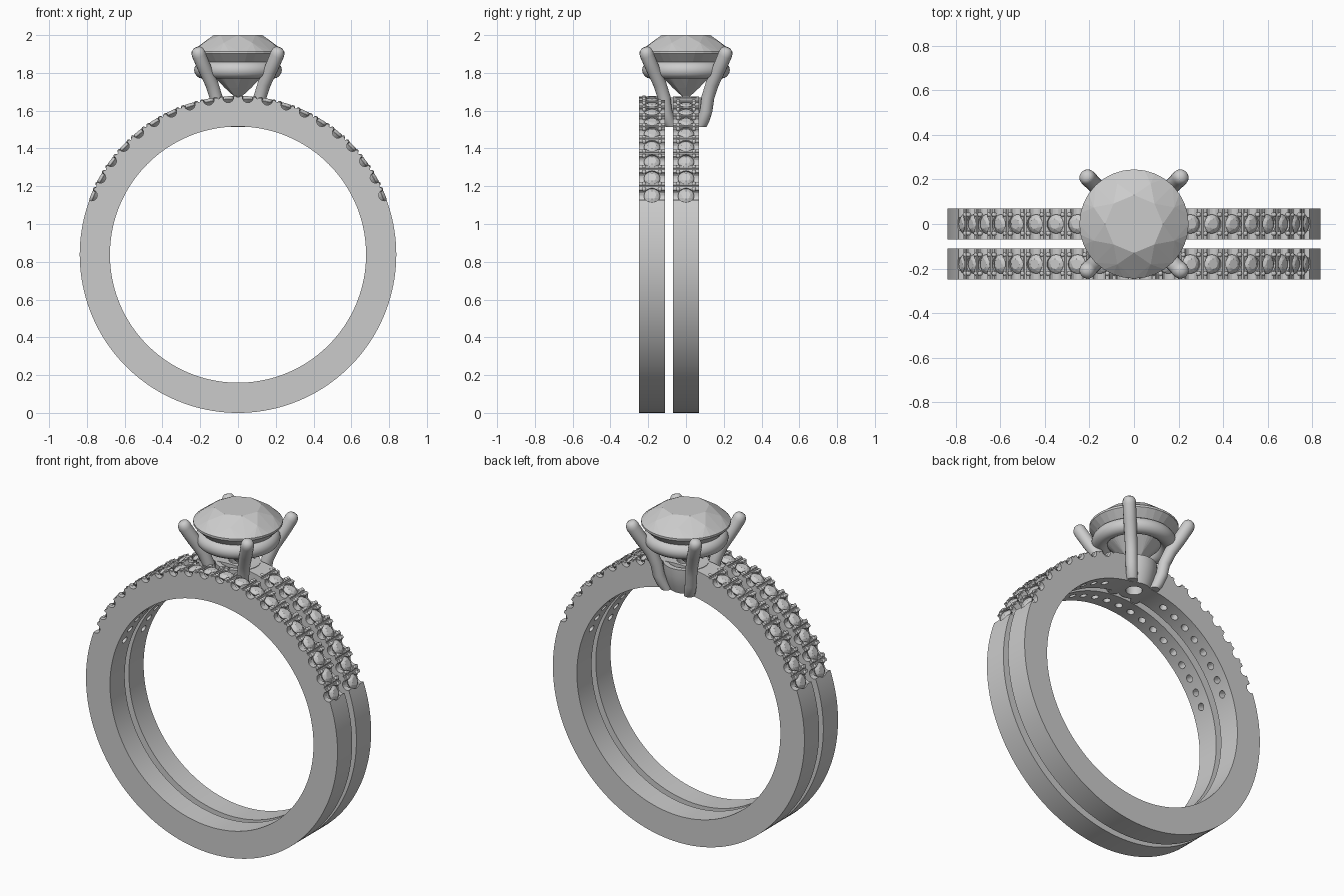
import bpy, bmesh
from math import radians, sin, cos, pi
from mathutils import Matrix, Vector

if "Cube" in bpy.data.objects:
    bpy.data.objects.remove(bpy.data.objects["Cube"])

R, RI, C = 0.838, 0.678, 0.838       # band outer / inner radius, centre height
STEP = 7.15                          # degrees between pave stones


def finish(name, bm, smooth=None):
    me = bpy.data.meshes.new(name)
    bmesh.ops.recalc_face_normals(bm, faces=bm.faces[:])
    bm.to_mesh(me)
    bm.free()
    ob = bpy.data.objects.new(name, me)
    bpy.context.collection.objects.link(ob)
    if smooth:
        shade(ob, smooth)
    return ob


def shade(ob, angle):
    bpy.ops.object.select_all(action='DESELECT')
    ob.select_set(True)
    bpy.context.view_layer.objects.active = ob
    bpy.ops.object.shade_smooth_by_angle(angle=radians(angle))


def lathe(name, profile, segs, matrix=Matrix(), smooth=30):
    """Revolve a closed (radius, z) profile around z."""
    bm = bmesh.new()
    rings = [[bm.verts.new(matrix @ Vector((r * cos(2 * pi * i / segs), r * sin(2 * pi * i / segs), z)))
              for r, z in profile] for i in range(segs)]
    n = len(profile)
    for i in range(segs):
        a, b = rings[i], rings[(i + 1) % segs]
        for j in range(n):
            bm.faces.new((a[j], b[j], b[(j + 1) % n], a[(j + 1) % n]))
    return finish(name, bm, smooth)


def add_gem(bm, m, girdle):
    """Round brilliant of girdle radius 1 as a convex hull."""
    pts = [Vector((0, 0, -1))]
    for n, r, z, off in ((8, .53, .40, 0), (8, .80, .235, .5), (girdle, 1, .05, 0),
                         (girdle, 1, 0, 0), (8, .28, -.745, 0)):
        pts += [Vector((r * cos(2 * pi * (i + off) / n), r * sin(2 * pi * (i + off) / n), z)) for i in range(n)]
    bmesh.ops.convex_hull(bm, input=[bm.verts.new(m @ p) for p in pts])


def on_band(angle, y, radius):
    return (Matrix.Translation((0, y, C)) @ Matrix.Rotation(radians(angle), 4, 'Y')
            @ Matrix.Translation((0, 0, radius)))


def cylinders(name, mats, r, depth, segs=16):
    bm = bmesh.new()
    for m in mats:
        bmesh.ops.create_cone(bm, cap_ends=True, segments=segs, radius1=r, radius2=r, depth=depth, matrix=m)
    return finish(name, bm)


def cut(ob, cutter):
    cutter.hide_render = True
    mod = ob.modifiers.new('cut', 'BOOLEAN')
    mod.operation, mod.solver, mod.object = 'DIFFERENCE', 'EXACT', cutter
    bpy.context.view_layer.objects.active = ob
    bpy.ops.object.modifier_apply(modifier=mod.name)
    bpy.data.objects.remove(cutter)


ALONG_Y = Matrix.Rotation(pi / 2, 4, 'X')


def pave_band(name, y, first):
    # plain hoop
    band = lathe(name, [(RI, -.07), (R, -.07), (R, .07), (RI, .07)], 160,
                 Matrix.Translation((0, y, C)) @ ALONG_Y)
    stones = [s * STEP * (k + .5) for s in (-1, 1) for k in range(first, 10)]
    gaps = [s * STEP * k for s in (-1, 1) for k in range(max(first, 1), 10)]
    if first == 0:
        gaps.append(0)
    # scallops, split posts, seats and through holes
    cut(band, cylinders('scallops', [on_band(a, y, R - .003) @ ALONG_Y for a in stones], .029, .2))
    cut(band, cylinders('splits', [on_band(a, y, R) @ ALONG_Y for a in gaps], .007, .2, 8))
    cut(band, cylinders('seats', [on_band(a, y, R) for a in stones], .041, .07, 20))
    cut(band, cylinders('holes', [on_band(a, y, R - .1) for a in stones], .021, .2))
    # stones
    bm = bmesh.new()
    for a in stones:
        add_gem(bm, on_band(a, y, R - .015) @ Matrix.Scale(.043, 4), 16)
    finish(name + '_stones', bm)
    # bead prongs beside each gap
    bm = bmesh.new()
    for a in gaps:
        for da in (-1.1, 1.1):
            for dy in (-.042, .042):
                bmesh.ops.create_uvsphere(bm, u_segments=8, v_segments=6, radius=.012,
                                          matrix=on_band(a + da, y + dy, R - .006))
    finish(name + '_beads', bm, 60)
    return band


front = pave_band('wedding_band', -.18, 0)
back = pave_band('engagement_band', 0, 2)
# bore under the centre stone
cut(back, cylinders('bore', [Matrix.Translation((0, 0, 1.6))], .05, .4, 32))
for b in (front, back):
    shade(b, 25)

# centre stone
bm = bmesh.new()
add_gem(bm, Matrix.Translation((0, 0, 1.902)) @ Matrix.Scale(.245, 4), 32)
finish('centre_stone', bm)

# gallery rail under the stone
lathe('gallery_rail', [(.187 + .045 * cos(2 * pi * i / 16), 1.815 + .045 * sin(2 * pi * i / 16))
                       for i in range(16)], 64, smooth=60)

# tapered collar at the base of the head
lathe('head_collar', [(.045, 1.513), (.09, 1.513), (.108, 1.56), (.122, 1.62), (.125, 1.67),
                      (.095, 1.67), (.05, 1.6)], 48)

# four claws
path = [(.078, 1.513, .030), (.092, 1.55, .032), (.107, 1.60, .033), (.116, 1.67, .034),
        (.140, 1.745, .035), (.175, 1.82, .036), (.207, 1.895, .037), (.211, 1.908, .036),
        (.215, 1.920, .031), (.219, 1.929, .022), (.220, 1.933, .004)]
for sx in (-1, 1):
    for sy in (-1, 1):
        bm = bmesh.new()
        rings = []
        for i, (d, z, r) in enumerate(path):
            p, q = path[max(i - 1, 0)], path[min(i + 1, len(path) - 1)]
            t = Vector((sx * (q[0] - p[0]), sy * (q[0] - p[0]), q[1] - p[1])).normalized()
            if i == 0:
                t = Vector((0, 0, 1))
            u = Vector((-sy, sx, 0)).normalized()
            v = t.cross(u)
            c = Vector((sx * d, sy * d, z))
            rings.append([bm.verts.new(c + r * (cos(k * pi / 8) * u + sin(k * pi / 8) * v)) for k in range(16)])
        for a, b in zip(rings, rings[1:]):
            for k in range(16):
                bm.faces.new((a[k], a[(k + 1) % 16], b[(k + 1) % 16], b[k]))
        bm.faces.new(rings[0])
        bm.faces.new(rings[-1])
        finish('%s_%s_claw' % ('back' if sy > 0 else 'front', 'right' if sx > 0 else 'left'), bm, 50)
